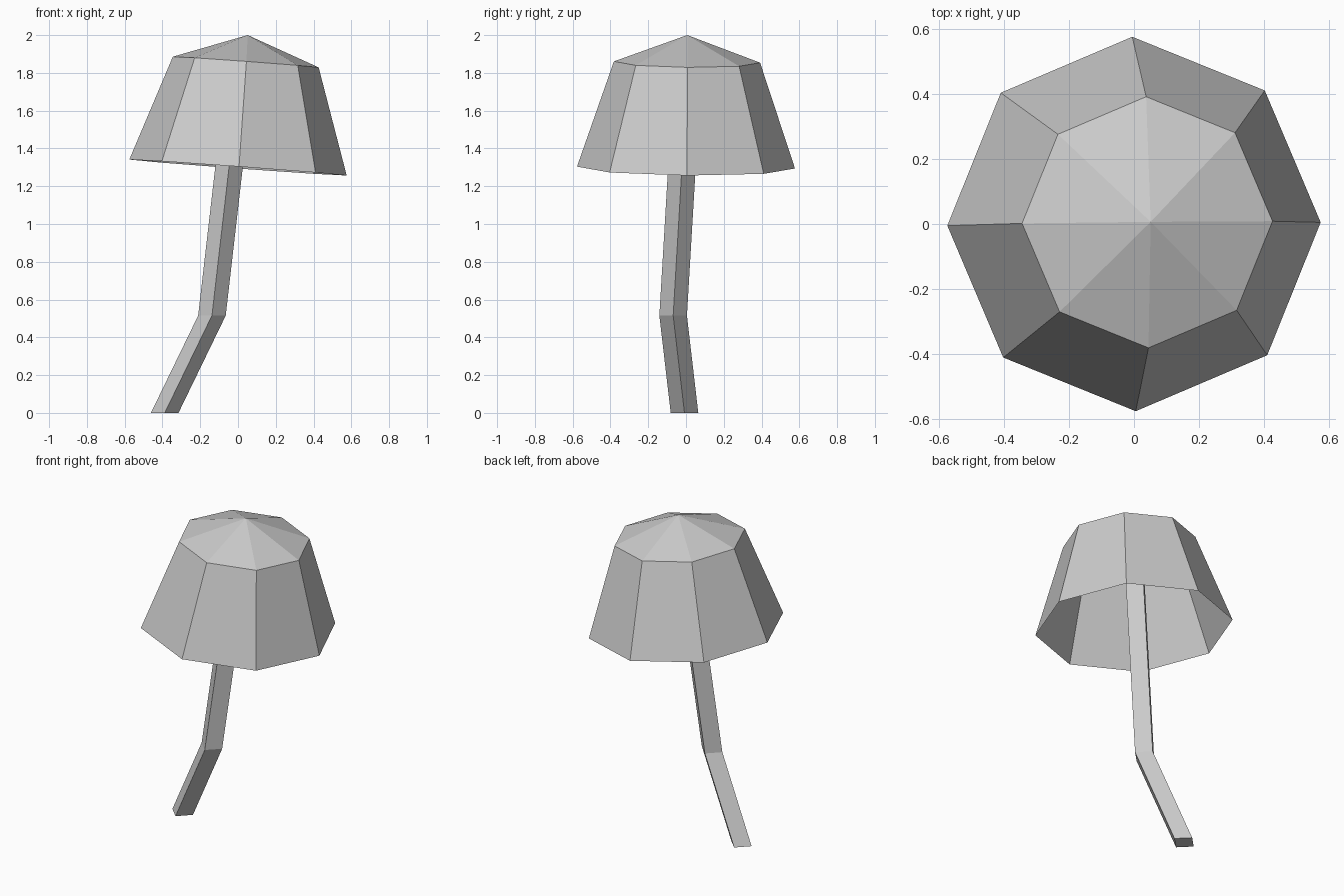
import bpy
import bmesh
from math import cos, sin, pi, radians
from mathutils import Euler, Vector

cube = bpy.data.objects.get("Cube")
if cube:
    bpy.data.objects.remove(cube, do_unlink=True)

grey = bpy.data.materials.new("light_grey")
grey.use_nodes = True
colour = (0.6, 0.6, 0.6, 1)
grey.diffuse_color = colour
grey.node_tree.nodes["Principled BSDF"].inputs["Base Color"].default_value = colour


def ring(bm, centre, radius, sides, turn=0):
    """Add a level ring of vertices."""
    return [bm.verts.new(Vector(centre) + Vector((radius * cos(a), radius * sin(a), 0)))
            for a in (turn + 2 * pi * i / sides for i in range(sides))]


def bridge(bm, low, high):
    """Join two rings with quads."""
    n = len(low)
    for i in range(n):
        j = (i + 1) % n
        bm.faces.new((low[i], low[j], high[j], high[i]))


def finish(bm, name):
    mesh = bpy.data.meshes.new(name)
    bm.to_mesh(mesh)
    bm.free()
    mesh.materials.append(grey)
    obj = bpy.data.objects.new(name, mesh)
    bpy.context.collection.objects.link(obj)
    return obj


# Cap: open eight-sided shell with a low pointed roof, slightly tilted
bm = bmesh.new()
rim = ring(bm, (0, 0, 0), 0.577, 8)
shoulder = ring(bm, (0, 0, 0.56), 0.387, 8)
bridge(bm, rim, shoulder)
apex = bm.verts.new((0, 0, 0.703))
for i in range(8):
    bm.faces.new((shoulder[i], shoulder[(i + 1) % 8], apex))
cap = finish(bm, "mushroom_cap")
cap.location = (0, 0, 1.299)
cap.rotation_euler = Euler((radians(-0.5), radians(4.2), radians(0.5)))

# Stem: bent four-sided column running up inside the cap
bm = bmesh.new()
path = [(-0.388, -0.008, 0), (-0.138, -0.068, 0.515), (0.018, 0.012, 1.87)]
rings = [ring(bm, p, 0.073, 4) for p in path]
for low, high in zip(rings, rings[1:]):
    bridge(bm, low, high)
bm.faces.new(rings[0][::-1])
bm.faces.new(rings[-1])
finish(bm, "mushroom_stem")
